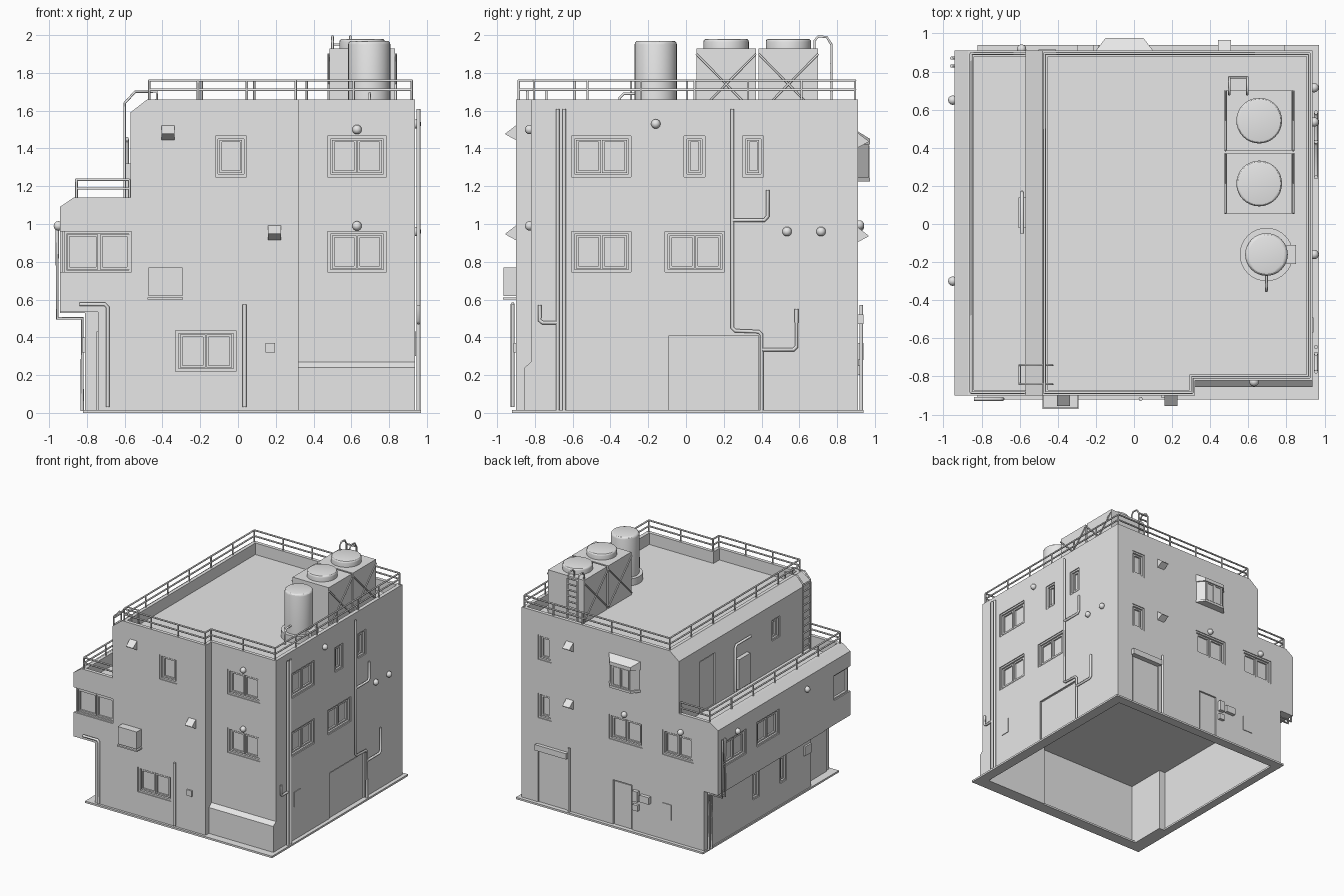
import bpy, bmesh, math
from mathutils import Vector

if "Cube" in bpy.data.objects:
    bpy.data.objects.remove(bpy.data.objects["Cube"])

mat = bpy.data.materials.new("plain_grey")
mat.use_nodes = True
grey = (0.8, 0.8, 0.8, 1)
mat.diffuse_color = grey
for node in mat.node_tree.nodes:
    if node.type == 'BSDF_PRINCIPLED':
        node.inputs["Base Color"].default_value = grey


def finish(name, bm):
    bmesh.ops.recalc_face_normals(bm, faces=bm.faces)
    me = bpy.data.meshes.new(name)
    bm.to_mesh(me)
    bm.free()
    me.materials.append(mat)
    ob = bpy.data.objects.new(name, me)
    bpy.context.collection.objects.link(ob)
    return ob


def add_prism(bm, pts, axis, a, b):
    # extrude a flat outline along one axis
    def at(p, h):
        return {'x': (h, *p), 'y': (p[0], h, p[1]), 'z': (*p, h)}[axis]
    lo = [bm.verts.new(at(p, a)) for p in pts]
    hi = [bm.verts.new(at(p, b)) for p in pts]
    bm.faces.new(lo)
    bm.faces.new(hi[::-1])
    for i in range(len(pts)):
        j = (i + 1) % len(pts)
        bm.faces.new((lo[i], lo[j], hi[j], hi[i]))


def add_box(bm, x0, x1, y0, y1, z0, z1):
    add_prism(bm, [(x0, y0), (x1, y0), (x1, y1), (x0, y1)], 'z', z0, z1)


def boxes(name, *bounds):
    bm = bmesh.new()
    for b in bounds:
        add_box(bm, *b)
    return finish(name, bm)


def hull(name, pts):
    bm = bmesh.new()
    for p in pts:
        bm.verts.new(p)
    bmesh.ops.convex_hull(bm, input=bm.verts[:])
    bmesh.ops.dissolve_limit(bm, angle_limit=0.01, verts=bm.verts[:], edges=bm.edges[:])
    return finish(name, bm)


def bake(ob):
    bpy.context.view_layer.update()
    dg = bpy.context.evaluated_depsgraph_get()
    return bpy.data.meshes.new_from_object(ob.evaluated_get(dg))


def tubes(name, paths, r):
    cu = bpy.data.curves.new(name + "_path", 'CURVE')
    cu.dimensions, cu.bevel_depth = '3D', r
    cu.bevel_resolution, cu.use_fill_caps = 1, True
    for path in paths:
        sp = cu.splines.new('POLY')
        sp.points.add(len(path) - 1)
        for pt, p in zip(sp.points, path):
            pt.co = (*p, 1)
    tmp = bpy.data.objects.new(name + "_path", cu)
    bpy.context.collection.objects.link(tmp)
    me = bake(tmp)
    bpy.data.objects.remove(tmp)
    me.materials.clear()
    me.materials.append(mat)
    ob = bpy.data.objects.new(name, me)
    bpy.context.collection.objects.link(ob)


def drum(name, x, y, r, z0, z1, bevel=0.0):
    bm = bmesh.new()
    ring = [(x + r * math.cos(i * math.tau / 32), y + r * math.sin(i * math.tau / 32)) for i in range(32)]
    add_prism(bm, ring, 'z', z0, z1)
    if bevel:
        top = [e for e in bm.edges if all(v.co.z > z1 - 0.001 for v in e.verts)]
        bmesh.ops.bevel(bm, geom=top, offset=bevel, segments=3, profile=0.5, affect='EDGES')
    ob = finish(name, bm)
    bpy.ops.object.select_all(action='DESELECT')
    ob.select_set(True)
    bpy.context.view_layer.objects.active = ob
    bpy.ops.object.shade_smooth_by_angle()


# Walls: (along-axis, plane, outward sign); points are (along, outward, height)
FRONT, SETBACK, BACK = ('x', -0.9, -1), ('x', -0.82, -1), ('x', 0.91, 1)
RIGHT, LEFT, LOW, UPPER = ('y', 0.937, 1), ('y', -0.943, -1), ('y', -0.81, -1), ('y', -0.57, -1)


def on(w, u, d, z):
    n = w[1] + w[2] * d
    return (u, n, z) if w[0] == 'x' else (n, u, z)


def wall_bounds(w, u0, u1, z0, z1, d0, d1):
    a, b = on(w, u0, d0, z0), on(w, u1, d1, z1)
    return [f(a[i], b[i]) for i in range(3) for f in (min, max)]


def ring(w, u0, u1, z0, z1, t, d0, d1):
    parts = ((u0, u0 + t, z0, z1), (u1 - t, u1, z0, z1), (u0 + t, u1 - t, z0, z0 + t), (u0 + t, u1 - t, z1 - t, z1))
    return [wall_bounds(w, *p, d0, d1) for p in parts]


openings = bmesh.new()
DEEP = -0.03


def window(w, u0, u1, z0, z1, panes):
    add_box(openings, *wall_bounds(w, u0, u1, z0, z1, DEEP, 0.02))
    parts = ring(w, u0, u1, z0, z1, 0.014, DEEP, -0.008)
    step = (u1 - u0 - 0.04) / panes
    for i in range(panes):
        a = u0 + 0.02 + i * step
        parts += ring(w, a + 0.003, a + step - 0.003, z0 + 0.02, z1 - 0.02, 0.012, DEEP, -0.016)
    boxes("window_frame", *parts)


def door(name, w, u0, u1, z1, z0=0.015):
    add_box(openings, *wall_bounds(w, u0, u1, z0, z1, -0.015, 0.02))
    boxes(name, wall_bounds(w, u0 + 0.01, u1 - 0.01, z0, z1 - 0.01, -0.015, -0.008))


def dome_vent(w, u, z):
    bm = bmesh.new()
    bmesh.ops.create_uvsphere(bm, u_segments=12, v_segments=8, radius=0.025)
    bmesh.ops.translate(bm, verts=bm.verts[:], vec=Vector(on(w, u, 0.008, z)))
    for f in bm.faces:
        f.smooth = True
    finish("dome_vent", bm)


def wedge_hood(w, u, z):
    hull("wedge_hood", [on(w, u + s, d, z + h) for s in (-0.034, 0.034)
                        for d, h in ((0, 0.042), (0.055, 0), (0.055, -0.006), (0, -0.036))])


# Building mass with side overhang and stepped terrace
bm = bmesh.new()
add_prism(bm, [(-0.81, 0), (0.937, 0), (0.937, 1.66), (-0.48, 1.66), (-0.57, 1.59), (-0.57, 1.14),
               (-0.87, 1.14), (-0.943, 1.09), (-0.943, 0.53), (-0.81, 0.53)], 'y', -0.9, 0.91)
body = finish("building_body", bm)

# Setback, roof tray, terrace tray, hollow ground floor, corner entrance
mass = bmesh.new()
add_prism(mass, [(-1, -0.1), (-0.855, -0.1), (-0.855, 0.24), (-0.82, 0.27), (-0.82, 2), (-1, 2)], 'x', 0.32, 1.1)
add_prism(mass, [(-0.45, -0.87), (0.29, -0.87), (0.29, -0.79), (0.905, -0.79), (0.905, 0.88), (-0.45, 0.88)], 'z', 1.56, 2)
add_box(mass, -0.84, -0.57, -0.87, 0.88, 1.03, 1.3)
add_prism(mass, [(-0.70, -0.86), (0.28, -0.86), (0.28, -0.81), (0.89, -0.81), (0.89, 0.87), (-0.76, 0.87),
                 (-0.76, -0.51), (-0.70, -0.51)], 'z', -0.1, 0.55)
add_box(mass, -1, -0.74, -1, -0.55, -0.1, 0.535)

# Windows
for lo, hi in ((1.25, 1.465), (0.745, 0.96)):
    window(SETBACK, 0.475, 0.785, lo, hi, 2)
    window(RIGHT, -0.605, -0.29, lo, hi, 2)
    window(BACK, 0.65, 0.78, lo, hi, 1)
window(FRONT, -0.12, 0.045, 1.25, 1.465, 1)
window(FRONT, -0.33, -0.01, 0.22, 0.435, 2)
window(RIGHT, -0.01, 0.1, 1.25, 1.465, 1)
window(RIGHT, 0.3, 0.41, 1.25, 1.465, 1)
window(RIGHT, -0.11, 0.205, 0.745, 0.96, 2)
window(BACK, -0.22, 0.1, 0.745, 0.96, 2)
window(BACK, -0.71, -0.41, 0.745, 0.96, 2)
window(LEFT, 0.52, 0.84, 0.745, 0.96, 2)
window(LEFT, 0.07, 0.375, 0.745, 0.96, 2)
window(LOW, 0.15, 0.24, 0.2, 0.43, 1)
window(LOW, -0.22, -0.13, 0.2, 0.43, 1)
window(UPPER, -0.47, -0.36, 1.28, 1.46, 1)

# Corner window wrapping front and side
add_prism(openings, [(-1, -1), (-0.565, -1), (-0.565, -0.87), (-0.913, -0.87), (-0.913, -0.68), (-1, -0.68)], 'z', 0.745, 0.96)
boxes("corner_window_frame", *ring(FRONT, -0.92, -0.565, 0.745, 0.96, 0.012, DEEP, -0.01),
      *ring(FRONT, -0.905, -0.74, 0.76, 0.945, 0.012, DEEP, -0.016),
      *ring(FRONT, -0.73, -0.575, 0.76, 0.945, 0.012, DEEP, -0.016),
      *ring(LEFT, -0.88, -0.68, 0.745, 0.96, 0.012, DEEP, -0.01))

# Doors and shutters
door("side_shutter", RIGHT, -0.09, 0.385, 0.41)
door("back_shutter", BACK, 0.5, 0.78, 0.47)
door("back_door", BACK, -0.12, 0.06, 0.4)
door("terrace_door", UPPER, 0.42, 0.62, 1.48, 1.035)
boxes("entrance_door", (-0.75, -0.735, -0.85, -0.63, 0.015, 0.43))
boxes("shutter_housing", wall_bounds(BACK, 0.49, 0.79, 0.47, 0.52, 0, 0.03))

# Cut the body
for cut_mesh in (mass, openings):
    cutter = finish("cutter", cut_mesh)
    cutter.hide_render = True
    mod = body.modifiers.new("cut", 'BOOLEAN')
    mod.operation, mod.solver, mod.object = 'DIFFERENCE', 'EXACT', cutter
    cut = bake(body)
    body.modifiers.clear()
    body.data = cut
    bpy.data.objects.remove(cutter)

# Ground plinth
boxes("plinth", (-0.82, 0.97, -0.92, -0.82, 0, 0.016), (-0.82, 0.97, 0.86, 0.94, 0, 0.016),
      (0.88, 0.97, -0.82, 0.86, 0, 0.016), (-0.82, -0.75, -0.51, 0.86, 0, 0.016), (-0.82, -0.7, -0.82, -0.51, 0, 0.016))

# Bay window with sloped cheeks
hull("bay_window", [on(BACK, u, d, z) for z in (1.24, 1.43) for u, d in ((-0.19, 0), (0.09, 0), (-0.14, 0.055), (0.04, 0.055))])
hull("bay_window_roof", [on(BACK, *p) for u, v in ((-0.2, -0.15), (0.1, 0.05))
                         for p in ((u, 0, 1.42), (v, 0.065, 1.42), (u, 0, 1.49), (v, 0.065, 1.45))])
hull("bay_window_sill", [on(BACK, u, d, z) for z in (1.225, 1.245) for u, d in ((-0.2, 0), (0.1, 0), (-0.15, 0.065), (0.05, 0.065))])
boxes("bay_window_frame", *ring(BACK, -0.13, -0.052, 1.25, 1.415, 0.01, 0.05, 0.061),
      *ring(BACK, -0.048, 0.03, 1.25, 1.415, 0.01, 0.05, 0.061))

# Vents
for w, u, z in ((SETBACK, 0.63, 1.5), (SETBACK, 0.63, 0.99), (RIGHT, -0.16, 1.53), (RIGHT, 0.535, 0.96),
                (RIGHT, 0.715, 0.96), (LEFT, 0.65, 0.99), (LEFT, -0.3, 0.99), (BACK, -0.05, 0.995), (BACK, -0.59, 0.985)):
    dome_vent(w, u, z)
for w, u, z in ((FRONT, -0.37, 1.48), (FRONT, 0.193, 0.95), (BACK, 0.475, 1.44), (BACK, 0.475, 0.94)):
    wedge_hood(w, u, z)

# Wall boxes
boxes("wall_unit", wall_bounds(FRONT, -0.475, -0.295, 0.62, 0.77, 0, 0.065), wall_bounds(FRONT, -0.48, -0.29, 0.6, 0.612, 0, 0.07))
boxes("front_socket_box", wall_bounds(FRONT, 0.145, 0.195, 0.32, 0.37, 0, 0.012))
boxes("side_hatch", wall_bounds(RIGHT, -0.57, -0.49, 0.3, 0.43, 0, 0.005))
boxes("meter_boxes", wall_bounds(BACK, -0.19, -0.14, 0.28, 0.37, 0, 0.03), wall_bounds(BACK, -0.3, -0.21, 0.29, 0.35, 0, 0.03),
      wall_bounds(BACK, -0.19, -0.14, 0.2, 0.25, 0, 0.025))
boxes("back_hatch", wall_bounds(BACK, -0.5, -0.41, 0.2, 0.33, 0, 0.006))
boxes("letter_box", (-0.825, -0.78, -0.54, -0.45, 0.32, 0.4))
boxes("terrace_heater", wall_bounds(UPPER, -0.02, 0.14, 1.06, 1.32, 0, 0.035))


# Wall pipes
def pipe(w, *pts, r=0.011):
    tubes("wall_pipe", [[on(w, u, 0.018, z) for u, z in pts]], r)


pipe(RIGHT, (-0.68, 1.61), (-0.68, 0.01))
pipe(RIGHT, (-0.645, 1.61), (-0.645, 0.01))
pipe(RIGHT, (-0.775, 0.57), (-0.775, 0.49), (-0.76, 0.478), (-0.68, 0.478))
pipe(RIGHT, (0.245, 1.61), (0.245, 0.45), (0.26, 0.435), (0.385, 0.43), (0.4, 0.415), (0.4, 0.01))
pipe(RIGHT, (0.245, 1.02), (0.415, 1.02), (0.432, 1.04), (0.432, 1.18))
pipe(RIGHT, (0.4, 0.335), (0.57, 0.335), (0.585, 0.35), (0.585, 0.55))
pipe(FRONT, (-0.84, 0.575), (-0.705, 0.575), (-0.69, 0.56), (-0.69, 0.03))
pipe(FRONT, (0.035, 0.575), (0.035, 0.03))
pipe(BACK, (0.47, 0.57), (0.47, 0.01))
pipe(UPPER, (-0.05, 1.45), (0.15, 1.45), (0.165, 1.43), (0.165, 1.05))
tubes("overhang_pipe", [[(-0.957, y, 1), (-0.957, y, 0.5), (-0.825, y, 0.5), (-0.825, y, 0.01)] for y in (0.83, 0.87)], 0.009)


# Railings
def railing(name, path, z, h, closed):
    ends = path[1:] + path[:1] if closed else path[1:]
    lines = []
    for (ax, ay), (bx, by) in zip(path, ends):
        for k in (h, h * 0.5):
            lines.append([(ax, ay, z + k), (bx, by, z + k)])
        n = max(1, round(math.hypot(bx - ax, by - ay) / 0.29))
        for i in range(n + 1):
            x, y = ax + (bx - ax) * i / n, ay + (by - ay) * i / n
            lines.append([(x, y, z - 0.02), (x, y, z + h)])
    tubes(name, lines, 0.007)


railing("roof_railing", [(-0.47, -0.885), (0.305, -0.885), (0.305, -0.805), (0.92, -0.805), (0.92, 0.895), (-0.47, 0.895)], 1.66, 0.1, True)
railing("terrace_railing", [(-0.575, -0.885), (-0.855, -0.885), (-0.855, 0.895), (-0.575, 0.895)], 1.14, 0.095, False)


# Ladders
def ladder(name, rails, rungs):
    tubes(name, rails + rungs, 0.007)


ladder("terrace_ladder", [[(-0.6, y, 1.03), (-0.6, y, 1.64), (-0.545, y, 1.7), (-0.43, y, 1.7), (-0.43, y, 1.56)] for y in (-0.84, -0.74)],
       [[(-0.6, -0.84, 1.09 + i * 0.06), (-0.6, -0.74, 1.09 + i * 0.06)] for i in range(10)])
ladder("tank_ladder", [[(x, 0.77, 1.56), (x, 0.77, 1.95), (x, 0.745, 1.99), (x, 0.7, 1.993), (x, 0.68, 1.97), (x, 0.68, 1.92)] for x in (0.5, 0.595)],
       [[(0.5, 0.77, 1.6 + i * 0.05), (0.595, 0.77, 1.6 + i * 0.05)] for i in range(8)])

# Square tanks with lids and cross bracing
for y0, y1 in ((0.055, 0.37), (0.385, 0.7)):
    boxes("square_tank", (0.485, 0.83, y0, y1, 1.56, 1.93))
    drum("tank_lid", 0.657, (y0 + y1) / 2, 0.12, 1.92, 1.98, 0.015)
    tubes("tank_brace", [[(x, y0, a), (x, y1, b)] for x in (0.48, 0.836) for a, b in ((1.58, 1.9), (1.9, 1.58))], 0.006)

# Round tank
drum("round_tank_base", 0.695, -0.16, 0.14, 1.56, 1.62)
drum("round_tank", 0.695, -0.16, 0.112, 1.6, 1.97, 0.02)
tubes("round_tank_pipe", [[(0.695, -0.25, 1.69), (0.695, -0.33, 1.69), (0.695, -0.35, 1.67), (0.695, -0.35, 1.56)]], 0.008)
boxes("round_tank_bracket", (0.8, 0.85, -0.21, -0.11, 1.56, 1.65))
